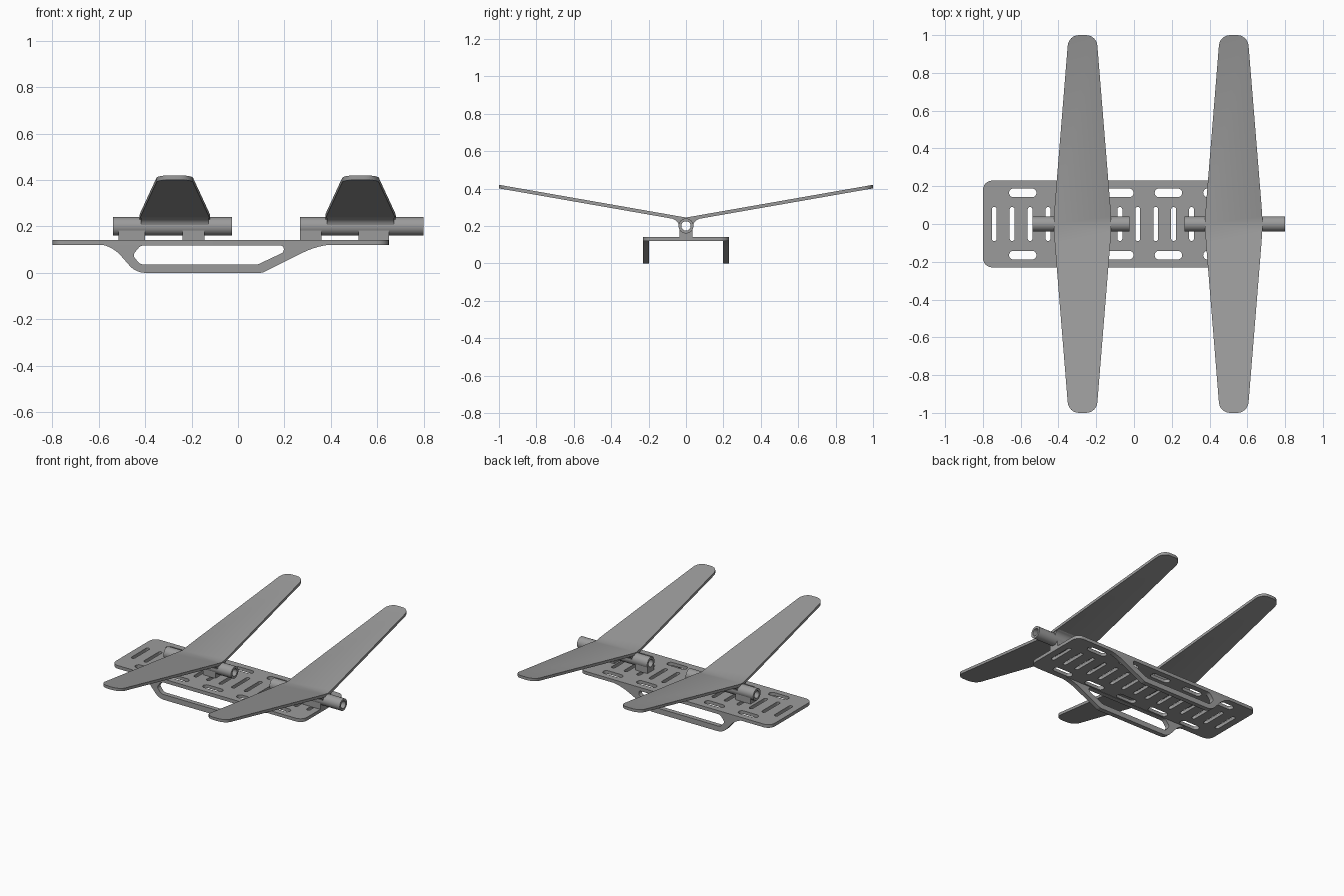
import bpy, bmesh, math
from mathutils import Vector, Matrix

if "Cube" in bpy.data.objects:
    bpy.data.objects.remove(bpy.data.objects["Cube"])

grey = bpy.data.materials.new("grey_plastic")
grey.diffuse_color = (0.33, 0.33, 0.33, 1)
grey.use_nodes = True
grey.node_tree.nodes["Principled BSDF"].inputs["Base Color"].default_value = grey.diffuse_color

# local curve plane -> world, per extrusion axis
AXES = {
    'X': Matrix(((0, 0, 1, 0), (1, 0, 0, 0), (0, 1, 0, 0), (0, 0, 0, 1))),
    'Y': Matrix(((1, 0, 0, 0), (0, 0, -1, 0), (0, 1, 0, 0), (0, 0, 0, 1))),
    'Z': Matrix.Identity(4),
}


def rounded(corners, steps=6):
    """Closed outline from (x, y, radius) corners with true arc fillets."""
    out = []
    n = len(corners)
    for i, (x, y, r) in enumerate(corners):
        p = Vector((x, y))
        if r == 0:
            out.append(p)
            continue
        u = (Vector(corners[i - 1][:2]) - p).normalized()
        v = (Vector(corners[(i + 1) % n][:2]) - p).normalized()
        half = u.angle(v) / 2
        t = r / math.tan(half)
        c = p + (u + v).normalized() * (r / math.sin(half))
        a, b = p + u * t - c, p + v * t - c
        a0 = math.atan2(a.y, a.x)
        sweep = (math.atan2(b.y, b.x) - a0 + math.pi) % (2 * math.pi) - math.pi
        out += [c + Vector((math.cos(a0 + sweep * k / steps),
                            math.sin(a0 + sweep * k / steps))) * r
                for k in range(steps + 1)]
    return out


def slot(cx, cy, w, h):
    r = min(w, h) / 2 * 0.98
    return rounded([(cx - w / 2, cy - h / 2, r), (cx + w / 2, cy - h / 2, r),
                    (cx + w / 2, cy + h / 2, r), (cx - w / 2, cy + h / 2, r)], 5)


def arc(cx, cy, r, a0, a1, n):
    return [Vector((cx + r * math.cos(math.radians(a0 + (a1 - a0) * k / n)),
                    cy + r * math.sin(math.radians(a0 + (a1 - a0) * k / n))))
            for k in range(n + 1)]


def add_mesh(name, me):
    me.name = name
    me.materials.clear()
    me.materials.append(grey)
    ob = bpy.data.objects.new(name, me)
    bpy.context.collection.objects.link(ob)
    return ob


def prism(name, loops, axis, lo, hi):
    """Extrude an outline (first loop) with holes (other loops) along an axis."""
    cu = bpy.data.curves.new(name, 'CURVE')
    cu.dimensions, cu.fill_mode = '2D', 'BOTH'
    cu.extrude = (hi - lo) / 2
    for loop in loops:
        sp = cu.splines.new('POLY')
        sp.points.add(len(loop) - 1)
        for pt, co in zip(sp.points, loop):
            pt.co = (co[0], co[1], 0, 1)
        sp.use_cyclic_u = True
    tmp = bpy.data.objects.new(name + "_outline", cu)
    bpy.context.collection.objects.link(tmp)
    dg = bpy.context.evaluated_depsgraph_get()
    me = bpy.data.meshes.new_from_object(tmp.evaluated_get(dg))
    bpy.data.objects.remove(tmp)
    bm = bmesh.new()
    bm.from_mesh(me)
    bmesh.ops.remove_doubles(bm, verts=bm.verts, dist=1e-5)
    mid = (lo + hi) / 2 * (-1 if axis == 'Y' else 1)
    bm.transform(AXES[axis] @ Matrix.Translation((0, 0, mid)))
    bmesh.ops.recalc_face_normals(bm, faces=bm.faces)
    bm.to_mesh(me)
    bm.free()
    return add_mesh(name, me)


# slotted base plate
MID = -0.075
plate = [rounded([(-0.80, -0.23, 0.05), (0.65, -0.23, 0.05),
                  (0.65, 0.23, 0.05), (-0.80, 0.23, 0.05)])]
plate += [slot(MID + 0.095 * i, 0, 0.026, 0.18) for i in range(-7, 8)]
plate += [slot(MID + 0.257 * i, s * 0.165, 0.145, 0.046)
          for i in range(-2, 3) for s in (-1, 1)]
prism("base_plate", plate, 'Z', 0.12, 0.142)

# landing skids
skid = rounded([(-0.62, 0.125, 0), (-0.545, 0.12, 0.15), (-0.44, 0, 0.09),
                (0.105, 0, 0.05), (0.345, 0.12, 0.36), (0.45, 0.125, 0)])
opening = rounded([(-0.42, 0.118, 0.03), (-0.455, 0.075, 0.02), (-0.42, 0.036, 0.03),
                   (0.085, 0.036, 0.04), (0.20, 0.09, 0.02), (0.195, 0.118, 0.015)])
prism("skid_front", [skid, opening], 'Y', -0.23, -0.198)
prism("skid_back", [skid, opening], 'Y', 0.198, 0.23)


def wing(name, cx):
    """Swept-up blade pair, thin sheet bent along its centre line."""
    r = 0.06
    side = [(0.152, 0.0), (0.151, 0.04), (0.147, 0.1)]
    tip = rounded([(0.147, 0.1, 0), (0.074, 1.0, r), (-0.074, 1.0, r), (-0.147, 0.1, 0)])
    half = side + [tuple(p) for p in tip[1:-1]] + [(-x, y) for x, y in reversed(side)]
    bm = bmesh.new()
    for s in (1, -1):
        rings = [[bm.verts.new((cx + x, s * y, 0.245 + 0.175 * y - d)) for x, y in half]
                 for d in (0, 0.019)]
        bm.faces.new(rings[0])
        bm.faces.new(rings[1][::-1])
        for i in range(len(half) - 1):
            bm.faces.new((rings[0][i], rings[0][i + 1], rings[1][i + 1], rings[1][i]))
    bmesh.ops.remove_doubles(bm, verts=bm.verts, dist=1e-5)
    bmesh.ops.recalc_face_normals(bm, faces=bm.faces)
    me = bpy.data.meshes.new(name)
    bm.to_mesh(me)
    bm.free()
    add_mesh(name, me)


# cross-sections of the tube, its pedestals and the wing fillets
outer = arc(0, 0.2, 0.04, 0, 360, 32)[:-1]
bore = arc(0, 0.2, 0.025, 0, 360, 32)[:-1]
pedestal = ([(-0.036, 0.14), (0.036, 0.14), (0.036, 0.183)]
            + arc(0, 0.2, 0.038, -26, -154, 10) + [(-0.036, 0.183)])
fillet = ([(0.037, 0.195), (0.039, 0.205)] + arc(0.075, 0.2, 0.036, 165, 105, 5)
          + [(0.075, 0.243), (0.02, 0.241)] + arc(0, 0.2, 0.037, 65, -8, 6))

for label, cx, tube, feet in (
        ("left", -0.2725, (-0.538, -0.025), ((-0.515, -0.40), (-0.24, -0.145))),
        ("right", 0.528, (0.267, 0.80), ((0.267, 0.36), (0.52, 0.65)))):
    wing(label + "_wing", cx)
    prism(label + "_tube", [outer, bore], 'X', *tube)
    for i, foot in enumerate(feet):
        prism(f"{label}_pedestal_{i + 1}", [pedestal], 'X', *foot)
    for side, s in (("back", 1), ("front", -1)):
        prism(f"{label}_fillet_{side}", [[(s * y, z) for y, z in fillet]],
              'X', cx - 0.145, cx + 0.145)

# smooth rounded walls, keep edges sharp
bpy.ops.object.select_all(action='SELECT')
bpy.context.view_layer.objects.active = bpy.context.collection.objects[0]
bpy.ops.object.shade_smooth_by_angle(angle=math.radians(30))
